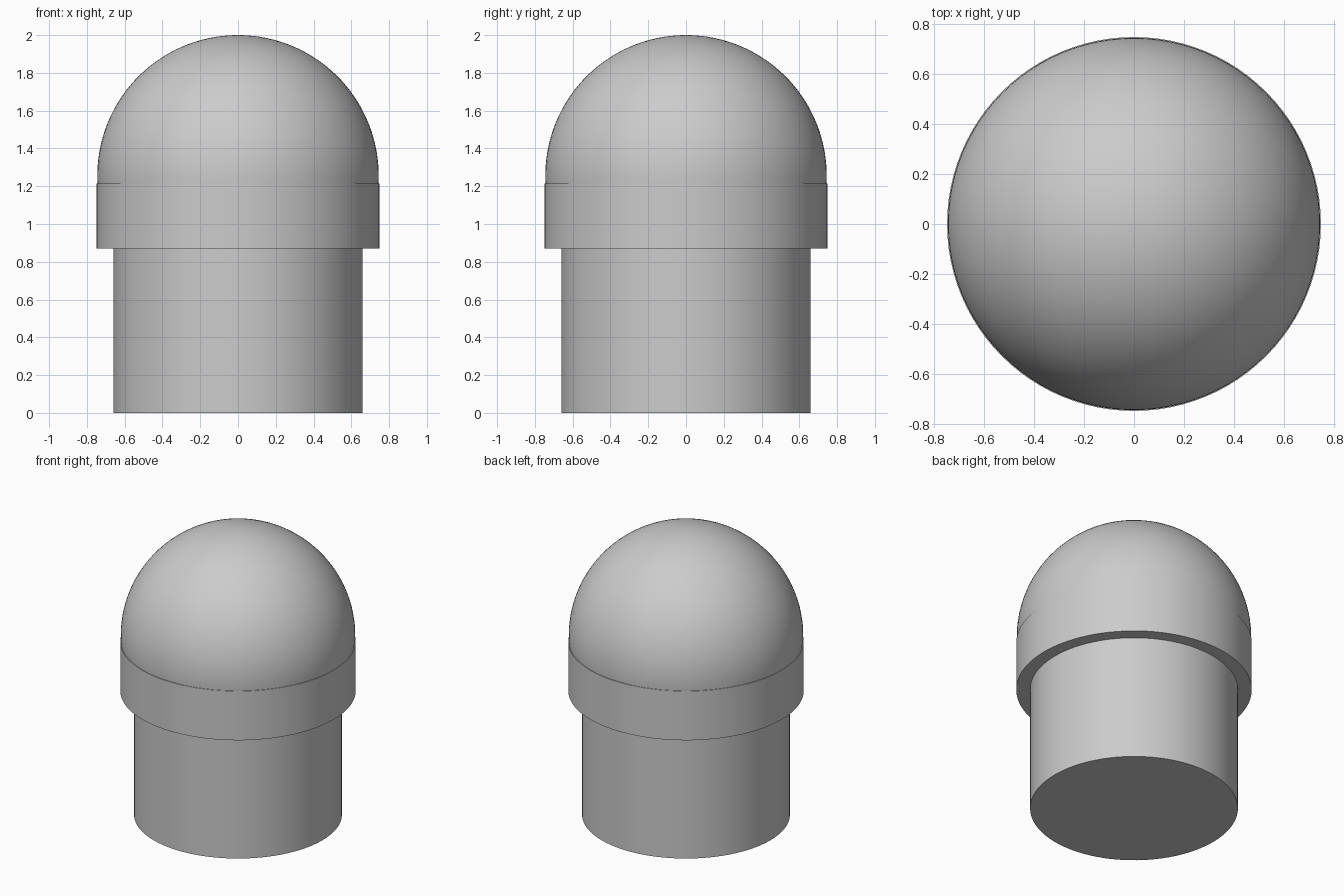
import bpy
import bmesh
import math

if "Cube" in bpy.data.objects:
    bpy.data.objects.remove(bpy.data.objects["Cube"])

grey = bpy.data.materials.new("plain grey")
grey.diffuse_color = (0.6, 0.6, 0.6, 1)
grey.use_nodes = True
grey.node_tree.nodes["Principled BSDF"].inputs["Base Color"].default_value = grey.diffuse_color


def lathe(name, profile, segments=96):
    """Spin a closed (radius, height) profile around the z axis."""
    bm = bmesh.new()
    verts = [bm.verts.new((r, 0, z)) for r, z in profile]
    edges = [bm.edges.new(pair) for pair in zip(verts, verts[1:])]
    bmesh.ops.spin(bm, geom=verts + edges, cent=(0, 0, 0), axis=(0, 0, 1),
                   angle=math.tau, steps=segments, use_duplicate=False)
    bmesh.ops.remove_doubles(bm, verts=bm.verts, dist=0.0001)
    bmesh.ops.recalc_face_normals(bm, faces=bm.faces)
    mesh = bpy.data.meshes.new(name)
    bm.to_mesh(mesh)
    bm.free()
    mesh.materials.append(grey)
    obj = bpy.data.objects.new(name, mesh)
    bpy.context.collection.objects.link(obj)
    bpy.ops.object.select_all(action='DESELECT')
    obj.select_set(True)
    bpy.context.view_layer.objects.active = obj
    bpy.ops.object.shade_smooth_by_angle(angle=math.radians(30))
    return obj


# straight lower body
lathe("body", [(0, 0), (0.66, 0), (0.66, 0.9), (0, 0.9)])

# wider collar overhanging the body
lathe("collar", [(0, 0.87), (0.748, 0.87), (0.748, 1.215), (0, 1.215)])

# domed cap: a sphere sunk slightly into the collar
RADIUS, CENTRE, RINGS = 0.745, 1.255, 32
start = math.asin((1.2 - CENTRE) / RADIUS)
arc = [start + (math.pi / 2 - start) * i / RINGS for i in range(RINGS + 1)]
lathe("dome", [(0, 1.2)] + [(RADIUS * math.cos(a), CENTRE + RADIUS * math.sin(a))
                            for a in arc])
